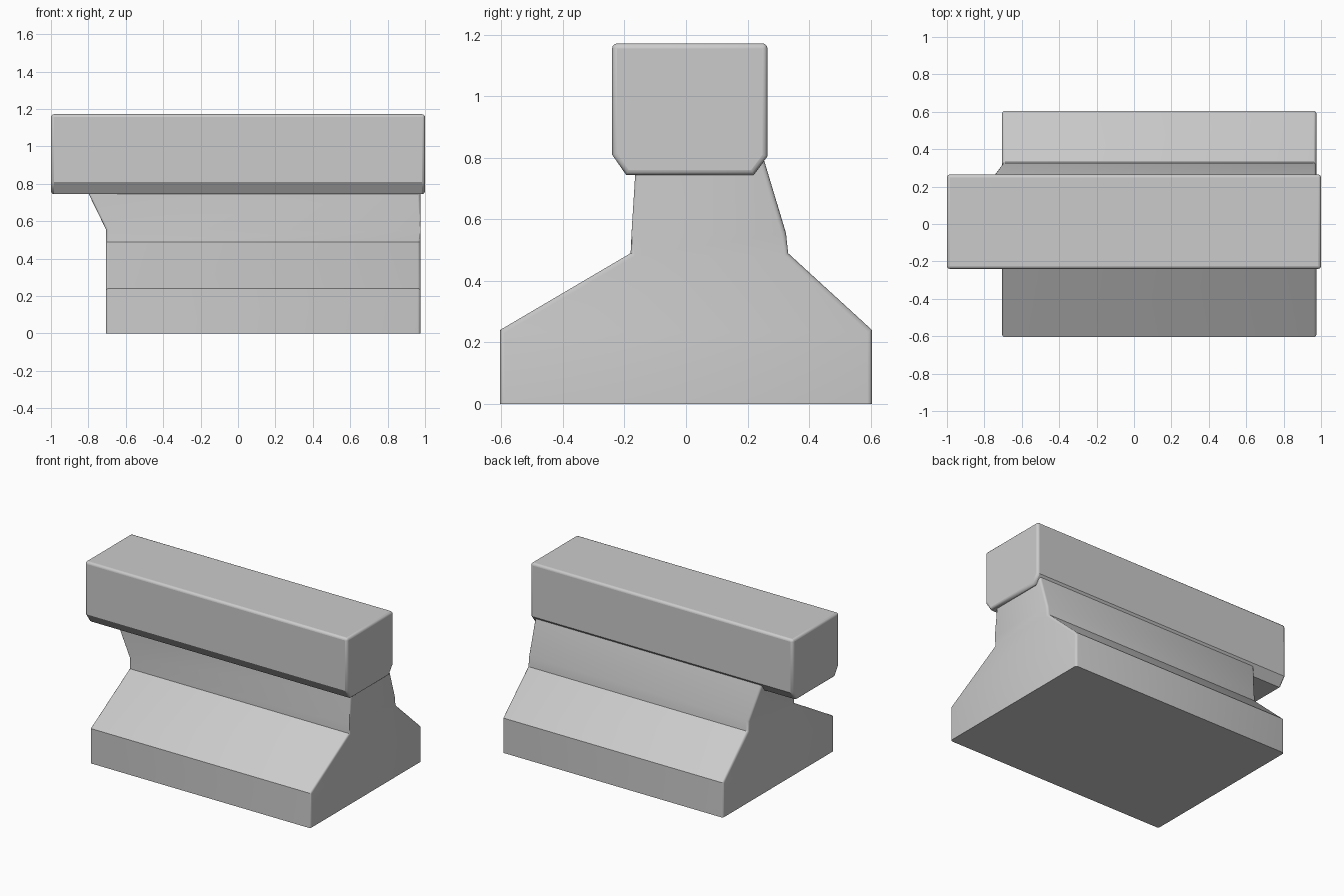
import bpy, bmesh

if "Cube" in bpy.data.objects:
    bpy.data.objects.remove(bpy.data.objects["Cube"])


def finish(name, bm):
    bmesh.ops.recalc_face_normals(bm, faces=bm.faces)
    mesh = bpy.data.meshes.new(name)
    bm.to_mesh(mesh)
    bm.free()
    ob = bpy.data.objects.new(name, mesh)
    bpy.context.collection.objects.link(ob)
    bpy.ops.object.select_all(action='DESELECT')
    ob.select_set(True)
    bpy.context.view_layer.objects.active = ob
    return ob


def loft(rings):
    """Join closed loops of points with quads and cap both ends."""
    bm = bmesh.new()
    loops = [[bm.verts.new(p) for p in ring] for ring in rings]
    for a, b in zip(loops, loops[1:]):
        for i in range(len(a)):
            j = (i + 1) % len(a)
            bm.faces.new((a[i], a[j], b[j], b[i]))
    bm.faces.new(loops[0][::-1])
    bm.faces.new(loops[-1])
    return bm, loops


def rect(z, y0, y1, x0=-0.705, x1=0.975):
    return [(x0, y0, z), (x1, y0, z), (x1, y1, z), (x0, y1, z)]


# Pedestal: wide plinth, sloped shoulders and a neck flaring at the left end
rings = [rect(0, -0.605, 0.605), rect(0.24, -0.605, 0.605),
         rect(0.49, -0.18, 0.332), rect(0.555, -0.177, 0.325),
         [(-0.803, -0.165, 0.75), (0.975, -0.165, 0.75),
          (0.975, 0.25, 0.805), (-0.76, 0.25, 0.805)]]
bm, loops = loft(rings)
corners = [bm.edges.get((a[i], b[i]))
           for a, b in zip(loops, loops[1:]) for i in range(4)]
bmesh.ops.bevel(bm, geom=corners, offset=0.015, segments=3,
                profile=0.5, affect='EDGES')
finish("pedestal", bm)
bpy.ops.object.shade_smooth_by_angle(angle=0.55)

# Top bar: long block with chamfered lower edges
profile = [(-0.195, 0.745), (0.22, 0.745), (0.265, 0.805),
           (0.265, 1.172), (-0.24, 1.172), (-0.24, 0.81)]
bm, loops = loft([[(x, y, z) for y, z in profile] for x in (-1, 1)])
bar = finish("top_bar", bm)
bevel = bar.modifiers.new("edge_rounding", 'BEVEL')
bevel.width = 0.016
bevel.segments = 3
bevel.limit_method = 'ANGLE'
bevel.angle_limit = 1.1
bpy.ops.object.shade_smooth_by_angle(angle=0.55)
